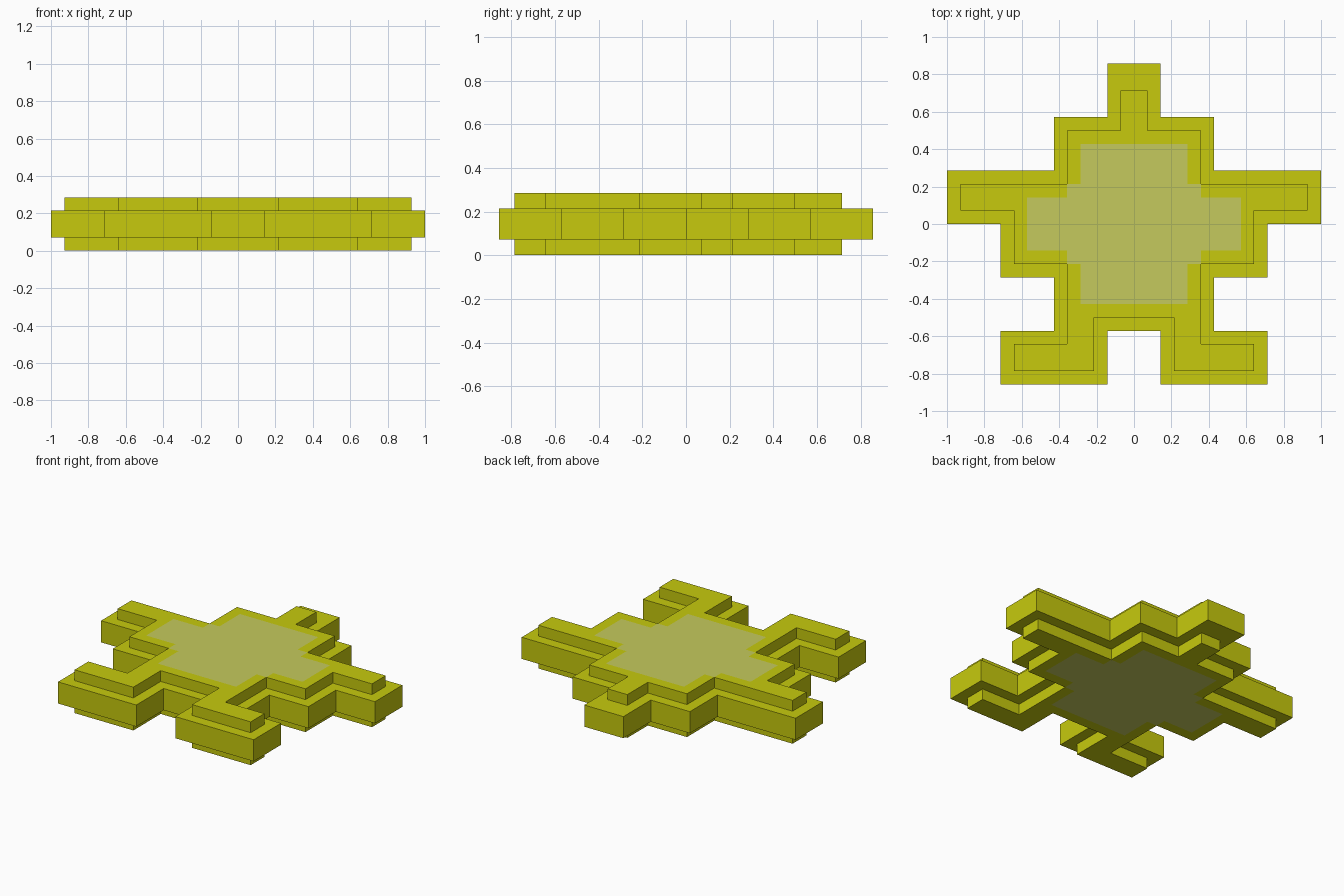
import bpy, bmesh
from mathutils import Vector
from mathutils.geometry import delaunay_2d_cdt

if "Cube" in bpy.data.objects:
    bpy.data.objects.remove(bpy.data.objects["Cube"])

H = 1 / 14  # half a block; all outlines are in these steps


def material(name, colour):
    m = bpy.data.materials.new(name)
    m.diffuse_color = (*colour, 1)
    m.use_nodes = True
    m.node_tree.nodes["Principled BSDF"].inputs["Base Color"].default_value = m.diffuse_color
    return m


def mirrored(half):
    """Closed outline, anticlockwise, from its right half listed top to bottom."""
    return half[::-1] + [(-x, y) for x, y in half]


# Stepped outlines: wide middle band and narrower body
band = mirrored([(2, 12), (2, 8), (6, 8), (6, 4), (14, 4), (14, 0), (10, 0), (10, -4),
                 (6, -4), (6, -8), (10, -8), (10, -12), (2, -12), (2, -8)])
body = mirrored([(1, 10), (1, 7), (5, 7), (5, 3), (13, 3), (13, 1), (9, 1), (9, -3),
                 (5, -3), (5, -9), (9, -9), (9, -11), (3, -11), (3, -7)])
# Pale stepped panel in the middle of both caps
panel = mirrored([(4, 6), (4, 3), (5, 3), (5, 2), (8, 2), (8, -2),
                  (5, -2), (5, -3), (4, -3), (4, -6)])
panel_boxes = [(8, 2), (5, 3), (4, 6)]

bm = bmesh.new()

# Side walls and ledges: rings joined from bottom to top
rings = [[bm.verts.new((x * H, y * H, z * H)) for x, y in loop]
         for loop, z in [(body, 0), (body, 1), (band, 1), (band, 3), (body, 3), (body, 4)]]
n = len(body)
for lower, upper in zip(rings, rings[1:]):
    for i in range(n):
        j = (i + 1) % n
        bm.faces.new((lower[i], lower[j], upper[j], upper[i]))

# Flat caps, cut along the panel outline
points = [Vector(p) for p in body + panel]
loops = [list(range(n)), list(range(n, len(points)))]
verts2d, _, tris, *_ = delaunay_2d_cdt(points, [], loops, 1, 1e-4)
for z in (0, 4):
    verts = [bm.verts.new((v.x * H, v.y * H, z * H)) for v in verts2d]
    for tri in tris:
        face = bm.faces.new([verts[i] for i in (tri if z else tri[::-1])])
        c = sum((verts2d[i] for i in tri), Vector((0, 0))) / len(tri)
        if any(abs(c.x) < w and abs(c.y) < d for w, d in panel_boxes):
            face.material_index = 1

bmesh.ops.remove_doubles(bm, verts=bm.verts, dist=1e-4)
bmesh.ops.recalc_face_normals(bm, faces=bm.faces)

mesh = bpy.data.meshes.new("stepped_plate")
bm.to_mesh(mesh)
bm.free()
mesh.materials.append(material("yellow", (0.571, 0.591, 0.004)))
mesh.materials.append(material("pale yellow", (0.558, 0.591, 0.109)))
plate = bpy.data.objects.new("stepped_plate", mesh)
bpy.context.collection.objects.link(plate)
